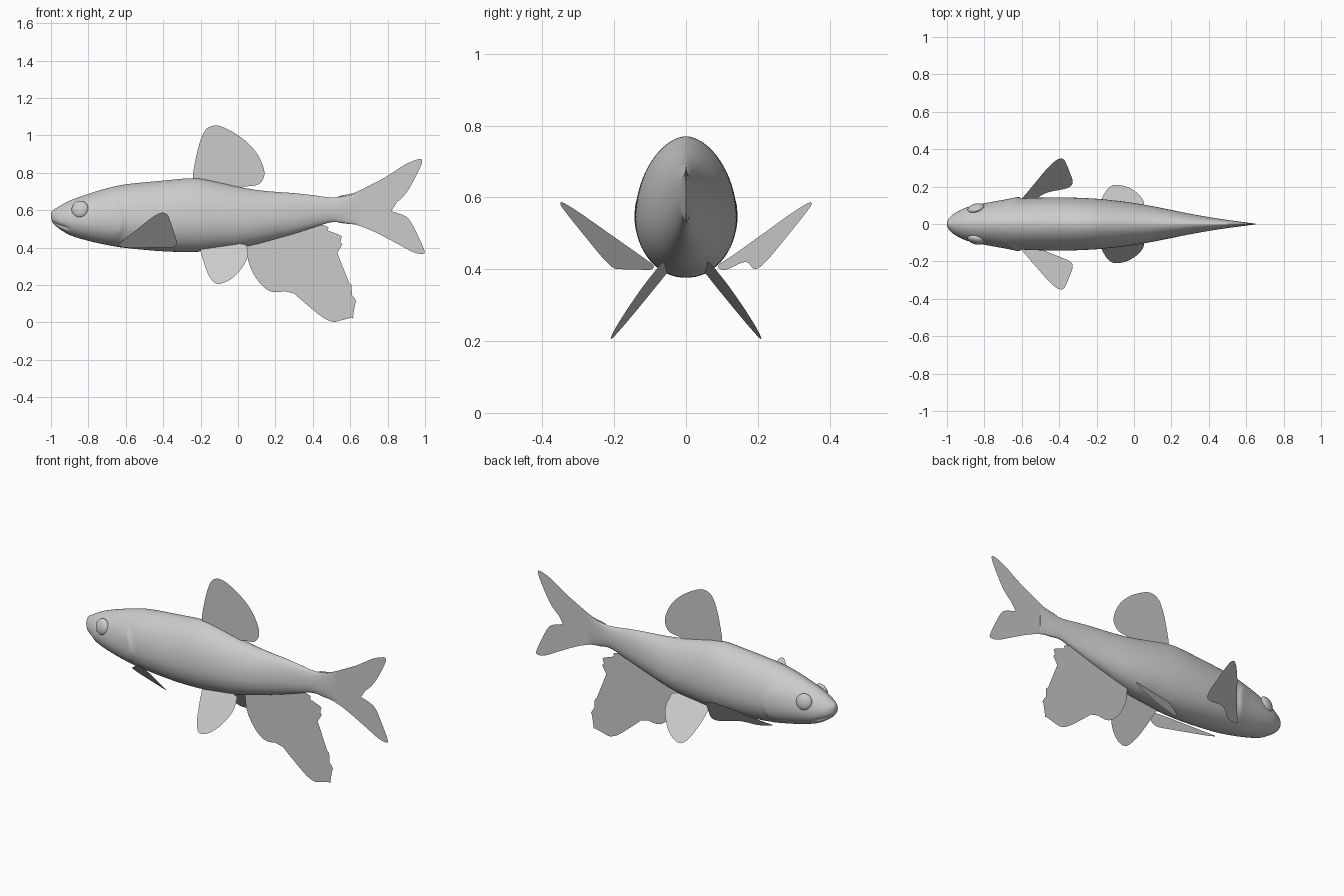
import bpy, bmesh, math
from mathutils import Vector

cube = bpy.data.objects.get("Cube")
if cube:
    bpy.data.objects.remove(cube)

grey = bpy.data.materials.new("plain_grey")
grey.use_nodes = True
grey.diffuse_color = (.6, .6, .6, 1)
grey.node_tree.nodes["Principled BSDF"].inputs["Base Color"].default_value = grey.diffuse_color


def spline(points, steps, closed):
    """Smooth Catmull-Rom samples through points of any dimension."""
    n = len(points)
    pts = [Vector(p) for p in points]

    def at(i):
        return pts[i % n] if closed else pts[max(0, min(n - 1, i))]
    out = []
    for i in range(n if closed else n - 1):
        a, b, c, d = at(i - 1), at(i), at(i + 1), at(i + 2)
        for k in range(steps):
            t = k / steps
            out.append(b + (c - a) * (t / 2) + (a * 2 - b * 5 + c * 4 - d) * (t * t / 2)
                       + (b * 3 - a - c * 3 + d) * (t ** 3 / 2))
    if not closed:
        out.append(pts[-1])
    return out


def add_object(name, bm):
    mesh = bpy.data.meshes.new(name)
    bm.to_mesh(mesh)
    bm.free()
    mesh.materials.append(grey)
    obj = bpy.data.objects.new(name, mesh)
    bpy.context.collection.objects.link(obj)
    return obj


def smooth(obj):
    bpy.ops.object.select_all(action='DESELECT')
    obj.select_set(True)
    bpy.context.view_layer.objects.active = obj
    bpy.ops.object.shade_smooth_by_angle(angle=math.radians(60))


def fin(name, outline, place, steps=4):
    """Thin sheet: a smooth flat outline mapped into space by place(u, v)."""
    bm = bmesh.new()
    face = bm.faces.new([bm.verts.new(place(p[0], p[1])) for p in spline(outline, steps, True)])
    bmesh.ops.triangulate(bm, faces=[face], ngon_method='EAR_CLIP')
    return add_object(name, bm)


# Body stations: x, top height, bottom height, half width
stations = [
    (-1, .58, .56, .004), (-.992, .598, .535, .026), (-.97, .612, .512, .05),
    (-.94, .63, .49, .068), (-.89, .655, .463, .09), (-.8, .687, .436, .11),
    (-.7, .717, .414, .126), (-.6, .738, .398, .137), (-.4, .758, .38, .142),
    (-.23, .77, .377, .137), (-.1, .747, .389, .125), (0, .725, .399, .112),
    (.1, .708, .419, .095), (.2, .698, .446, .075), (.3, .691, .474, .055),
    (.4, .68, .506, .037), (.5, .668, .535, .022), (.58, .675, .53, .011),
    (.65, .69, .525, .002)]
SIDES = 72


def gill_bulge(x, z):
    """Raised gill cover that ends in a sharp curved rear edge."""
    edge = -.605 - 4 * (z - .54) ** 2
    behind = x - edge
    if abs(z - .55) > .13 or behind > 0:
        return 0
    fade = 1 - abs(z - .55) / .13
    return .011 * min(1, 2 * fade) * min(1, -behind / .012) * math.exp(behind / .07)


def mouth_groove(x, z):
    """Crease sloping back and down from the snout."""
    line = .535 - .35 * (x + 1)
    depth = .012 * max(0, min(1, (-.895 - x) / .02))
    return depth * math.exp(-((z - line) / .007) ** 2)


bm = bmesh.new()
rings = []
for x, top, bottom, width in spline(stations, 10, False):
    middle = bottom + .43 * (top - bottom)
    ring = []
    for i in range(SIDES):
        a = math.tau * i / SIDES
        c, s = math.cos(a), math.sin(a)
        z = middle + s * ((top - middle) if s > 0 else (middle - bottom))
        side = abs(c) ** (1.12 if s > 0 else .95)
        y = width * side + gill_bulge(x, z) * side
        y = max(0, y - mouth_groove(x, z) * side)
        ring.append(bm.verts.new((x, math.copysign(y, c), z)))
    rings.append(ring)
for r, q in zip(rings, rings[1:]):
    for i in range(SIDES):
        j = (i + 1) % SIDES
        bm.faces.new((r[i], r[j], q[j], q[i]))
bm.faces.new(rings[0])
bm.faces.new(rings[-1])
bmesh.ops.recalc_face_normals(bm, faces=bm.faces)
smooth(add_object("body", bm))

# Eyes: flattened balls set into the head
for name, side in (("eye_front", -1), ("eye_back", 1)):
    bpy.ops.mesh.primitive_uv_sphere_add(segments=32, ring_count=16, radius=.046,
                                         location=(-.845, side * .084, .605),
                                         rotation=(side * .25, 0, side * .25))
    eye = bpy.context.object
    eye.name = name
    eye.scale.y = .5
    eye.data.materials.append(grey)
    smooth(eye)


# Upright fins on the centre line
def upright(u, v):
    return (u, 0, v)


fin("dorsal_fin", [
    (-.24, .765), (-.227, .87), (-.2, .975), (-.168, 1.035), (-.115, 1.053),
    (-.05, 1.03), (.035, .975), (.1, .905), (.137, .826), (.137, .773),
    (.104, .735), (.024, .722), (0, .68), (-.2, .72)], upright)

fin("tail_fin", [
    (.52, .66), (.6, .687), (.64, .7), (.783, .773), (.89, .842), (.955, .87),
    (.982, .872), (.98, .842), (.944, .767), (.9, .693), (.848, .64), (.815, .62),
    (.82, .596), (.88, .575), (.917, .548), (.96, .468), (.997, .383), (.985, .366),
    (.933, .377), (.853, .42), (.73, .484), (.634, .521), (.52, .545)], upright)

# Anal fin: ragged lower lobe, then a comb of loose rays behind
lobe = [
    (.06, .44), (.05, .39), (.056, .324), (.088, .25), (.142, .185), (.195, .161),
    (.275, .168), (.313, .142), (.382, .083), (.457, .024), (.51, .003), (.54, .012),
    (.548, .035), (.596, .03), (.617, .024), (.603, .083), (.633, .11), (.6, .163),
    (.607, .2), (.553, .232), (.463, .297), (.404, .34)]
rays = []
for tip_x, tip_z in ((.515, .338), (.525, .377), (.547, .419), (.545, .458), (.48, .502)):
    root_x, root_z = .42, tip_z + .27 * (tip_x - .42)
    rays += [(root_x, root_z - .012), (tip_x - .008, tip_z - .008),
             (tip_x, tip_z + .009), (root_x, root_z + .01)]
fin("anal_fin", lobe + rays + [(.4, .54), (.25, .49)], upright, 3)

# Paired fins, mirrored to both sides
pectoral = [
    (-.64, .09), (-.6, .135), (-.537, .21), (-.473, .287), (-.42, .338), (-.39, .35),
    (-.37, .338), (-.345, .28), (-.328, .225), (-.356, .192), (-.473, .165), (-.56, .11)]
pelvic = [
    (-.19, .42), (-.195, .38), (-.184, .324), (-.152, .243), (-.11, .206), (-.045, .227),
    (.013, .28), (.05, .345), (.048, .39), (.02, .42)]
for label, side in (("front", -1), ("back", 1)):
    fin("pectoral_fin_" + label, pectoral,
        lambda u, v: (u, side * v, .43 - .42 * (u + .61) + 1.07 * (v - .12)))
    fin("pelvic_fin_" + label, pelvic,
        lambda u, v: (u, side * (.06 + .77 * (.4 - v) + .15 * (u + .1)), v))
